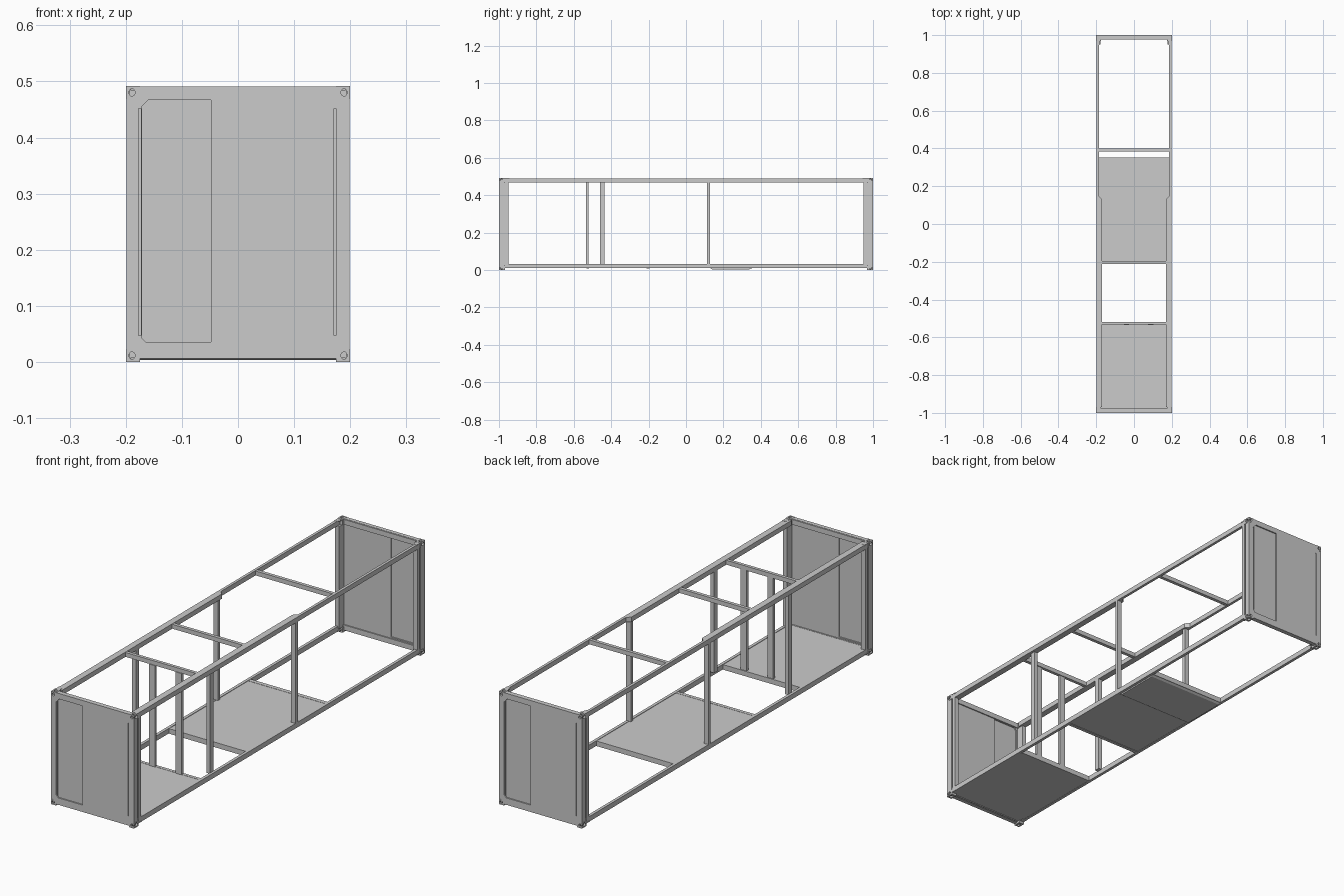
import bpy, bmesh
from mathutils import Matrix

if "Cube" in bpy.data.objects:
    bpy.data.objects.remove(bpy.data.objects["Cube"])


def finish(name, bm):
    bmesh.ops.recalc_face_normals(bm, faces=bm.faces)
    me = bpy.data.meshes.new(name)
    bm.to_mesh(me)
    bm.free()
    ob = bpy.data.objects.new(name, me)
    bpy.context.collection.objects.link(ob)
    return ob


def box(name, x, y, z):
    bm = bmesh.new()
    bmesh.ops.create_cube(bm, size=1)
    for v in bm.verts:
        v.co = [a[0] + (c + 0.5) * (a[1] - a[0]) for a, c in zip((x, y, z), v.co)]
    return finish(name, bm)


def prism(name, pts, lo, hi, axis):
    """Extrude a 2D outline along an axis; the outline fills the other two axes in order."""
    def place(p, h):
        q = list(p)
        q.insert("xyz".index(axis), h)
        return q
    bm = bmesh.new()
    f = bm.faces.new([bm.verts.new(place(p, lo)) for p in pts])
    ext = bmesh.ops.extrude_face_region(bm, geom=[f])
    for v in ext["geom"]:
        if isinstance(v, bmesh.types.BMVert):
            v.co["xyz".index(axis)] = hi
    return finish(name, bm)


def oval(cx, cy, rx, ry, n=16):
    from math import cos, sin, tau
    return [(cx + rx * cos(tau * i / n), cy + ry * sin(tau * i / n)) for i in range(n)]


def cut(ob, cutters):
    for c in cutters:
        m = ob.modifiers.new("cut", 'BOOLEAN')
        m.object, m.operation, m.solver = c, 'DIFFERENCE', 'EXACT'
    bpy.context.view_layer.update()
    dg = bpy.context.evaluated_depsgraph_get()
    me = bpy.data.meshes.new_from_object(ob.evaluated_get(dg))
    ob.modifiers.clear()
    ob.data = me
    for c in cutters:
        bpy.data.objects.remove(c)
    return ob


def copy(ob, name, matrix, flip=False):
    me = ob.data.copy()
    me.transform(matrix)
    if flip:
        me.flip_normals()
    c = bpy.data.objects.new(name, me)
    bpy.context.collection.objects.link(c)
    return c


def mirror_x(ob):
    base = ob.name
    ob.name = base + "_right"
    c = copy(ob, base + "_left", Matrix.Scale(-1, 4, (1, 0, 0)), True)
    return ob, c


def mirror_xy(ob):
    base = ob.name
    for o in mirror_x(ob):
        copy(o, o.name.replace(base, base + "_back"), Matrix.Scale(-1, 4, (0, 1, 0)), True)
        o.name = o.name.replace(base, base + "_front")


# Corner fittings with oval openings
for name, z0, z1 in (("corner_fitting_lower", 0, 0.023), ("corner_fitting_upper", 0.469, 0.492)):
    zc = (z0 + z1) / 2
    outer = z0 if z0 == 0 else z1
    fit = box(name, (0.175, 0.2), (-1, -0.968), (z0, z1))
    cut(fit, [
        prism("c1", oval(0.189, zc, 0.0055, 0.0065), -1.01, -0.992, "y"),
        prism("c2", oval(-0.985, zc, 0.009, 0.0065), 0.193, 0.21, "x"),
        prism("c3", oval(0.188, -0.985, 0.006, 0.009), outer - 0.007, outer + 0.007, "z")])
    mirror_xy(fit)
    # Tapered gusset behind each fitting
    za, zb = (0.01, 0.014) if z0 == 0 else (0.487, 0.491)
    mirror_xy(prism(name + "_gusset", [(0.199, -0.968), (0.199, -0.945), (0.185, -0.945),
                                       (0.179, -0.955), (0.179, -0.968)], za, zb, "z"))

# Corner posts with a vertical channel
mirror_xy(prism("corner_post", [(0.198, -0.984), (0.198, -0.973), (0.191, -0.973), (0.191, -0.966),
                                (0.198, -0.966), (0.198, -0.95), (0.178, -0.95), (0.178, -0.984)],
                0.023, 0.469, "z"))

# End walls with a recessed door panel and two narrow slots
wall = prism("end_wall_front", [(-0.175, 0.006), (0.175, 0.006), (0.175, 0.023), (0.199, 0.023),
                                (0.199, 0.469), (0.175, 0.469), (0.175, 0.491), (-0.175, 0.491),
                                (-0.175, 0.469), (-0.199, 0.469), (-0.199, 0.023), (-0.175, 0.023)],
             -0.9995, -0.982, "y")
door = [(-0.165, 0.036), (-0.048, 0.036), (-0.048, 0.467), (-0.160, 0.467),
        (-0.171, 0.456), (-0.171, 0.042)]
cut(wall, [prism("d1", door, -1.01, -0.994, "y"),
           prism("d2", door, -0.987, -0.97, "y"),
           box("s1", (-0.177, -0.173), (-1.01, -0.996), (0.047, 0.452)),
           box("s2", (0.171, 0.175), (-1.01, -0.996), (0.047, 0.452))])
copy(wall, "end_wall_back", Matrix.Rotation(3.14159265, 4, 'Z'))

# Sill and header beams inside each end wall
for side, s in (("front", 1), ("back", -1)):
    for part, z in (("sill", (0.008, 0.031)), ("header", (0.468, 0.490))):
        box(f"end_{part}_{side}", (-0.178, 0.178), sorted((-0.983 * s, -0.977 * s)), z)

# Top rails: wide at the front, stepping down to narrow at the back
mirror_x(prism("top_rail", [(0.198, -0.968), (0.198, 0.968), (0.186, 0.968), (0.186, 0.148),
                            (0.170, 0.132), (0.170, -0.968)], 0.469, 0.490, "z"))

# Bottom rails
mirror_x(box("bottom_rail", (0.185, 0.198), (-0.968, 0.968), (0.010, 0.032)))

# Top and bottom cross members
for i, (y0, y1, w) in enumerate(((-0.532, -0.518, 0.172), (-0.211, -0.196, 0.172), (0.385, 0.400, 0.188))):
    box(f"top_cross_member_{i + 1}", (-w, w), (y0, y1), (0.470, 0.489))
for i, (y0, y1) in enumerate(((-0.532, -0.518), (-0.211, -0.196), (0.334, 0.352))):
    box(f"bottom_cross_member_{i + 1}", (-0.186, 0.186), (y0, y1), (0.009, 0.031))

# Floor plates, the rear one with a shallow underside skid
box("floor_plate_front", (-0.186, 0.186), (-0.978, -0.530), (0.011, 0.030))
box("floor_plate_middle", (-0.186, 0.186), (-0.198, 0.350), (0.011, 0.030))
prism("floor_underside_skid", [(0.125, 0.012), (0.140, 0.004), (0.340, 0.004), (0.352, 0.012)],
      -0.186, 0.186, "x")

# Upright posts along the sides
mirror_x(box("side_post_middle", (0.176, 0.198), (0.113, 0.128), (0.031, 0.470)))
mirror_x(box("side_post_front", (0.170, 0.187), (-0.460, -0.436), (0.029, 0.470)))

# Two free-standing partition uprights
for name, x in (("partition_post_left", -0.04), ("partition_post_right", 0.088)):
    box(name, (x - 0.014, x + 0.014), (-0.535, -0.522), (0.029, 0.471))
